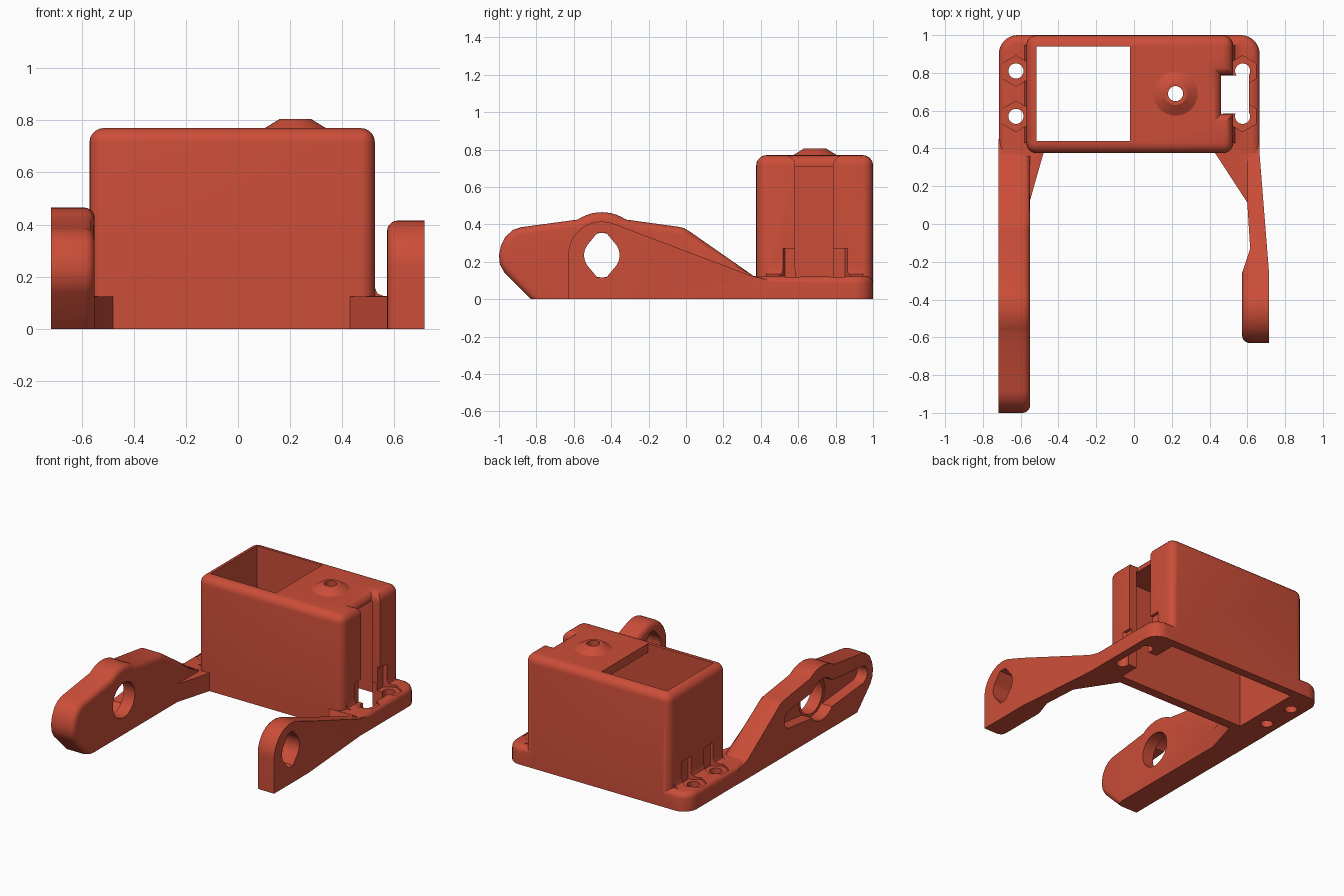
import bpy, bmesh
from math import sin, cos, radians
from mathutils import Vector

if "Cube" in bpy.data.objects:
    bpy.data.objects.remove(bpy.data.objects["Cube"])

red = bpy.data.materials.new("red")
red.diffuse_color = (0.6, 0.075, 0.04, 1)
red.use_nodes = True
red.node_tree.nodes["Principled BSDF"].inputs["Base Color"].default_value = red.diffuse_color


def prism(name, pts, axis, lo, hi):
    """Extrude a closed outline along an axis."""
    place = {'x': lambda u, v, w: (w, u, v), 'y': lambda u, v, w: (u, w, v),
             'z': lambda u, v, w: (u, v, w)}[axis]
    bm = bmesh.new()
    a = [bm.verts.new(place(u, v, lo)) for u, v in pts]
    b = [bm.verts.new(place(u, v, hi)) for u, v in pts]
    bm.faces.new(a)
    bm.faces.new(b[::-1])
    n = len(pts)
    for i in range(n):
        j = (i + 1) % n
        bm.faces.new((a[i], b[i], b[j], a[j]))
    bmesh.ops.recalc_face_normals(bm, faces=bm.faces)
    me = bpy.data.meshes.new(name)
    bm.to_mesh(me)
    bm.free()
    ob = bpy.data.objects.new(name, me)
    bpy.context.collection.objects.link(ob)
    return ob


def arc(cx, cy, r, a0, a1, n=10):
    return [(cx + r * cos(radians(a0 + (a1 - a0) * i / n)),
             cy + r * sin(radians(a0 + (a1 - a0) * i / n))) for i in range(n + 1)]


def ring(cx, cy, r, n=32, start=0):
    return arc(cx, cy, r, start, start + 360, n)[:-1]


def rect(x0, y0, x1, y1):
    return [(x0, y0), (x1, y0), (x1, y1), (x0, y1)]


def round_edges(ob, width, test, seg=5):
    bm = bmesh.new()
    bm.from_mesh(ob.data)
    edges = [e for e in bm.edges if test(e.verts[0].co, e.verts[1].co)]
    bmesh.ops.bevel(bm, geom=edges, offset=width, offset_type='OFFSET', segments=seg,
                    profile=0.5, affect='EDGES', clamp_overlap=False)
    bm.to_mesh(ob.data)
    bm.free()


def combine(ob, other, op):
    m = ob.modifiers.new("bool", 'BOOLEAN')
    m.operation, m.object, m.solver = op, other, 'EXACT'
    bpy.context.view_layer.objects.active = ob
    bpy.ops.object.modifier_apply(modifier=m.name)
    bpy.data.objects.remove(other)


# Housing box with a notch in its right wall
housing = prism("bracket", [(-.57, .375), (.525, .375), (.525, .583), (.462, .583),
                            (.462, .787), (.525, .787), (.525, 1), (-.57, 1)], 'z', 0, .77)


def housing_edge(a, b):
    top = a.z > .7 and b.z > .7
    corner = abs(a.z - b.z) > .5 and (a.y < .4 or a.y > .95)
    return top or corner


round_edges(housing, .055, housing_edge)

# Base flange, rounded at the back
flange = prism("flange", [(-.715, .375), (.665, .375)] + arc(.565, .9, .1, 0, 90)
               + arc(-.615, .9, .1, 90, 180), 'z', 0, .125)
round_edges(flange, .04, lambda a, b: min(a.z, b.z) > .1 and max(a.y, b.y) > .4)

# Small fillet where housing meets flange
skirt = prism("skirt", [(-.605, .1), (-.605, .125), (-.58, .135), (-.569, .16),
                        (.524, .16), (.535, .135), (.56, .125), (.56, .1)], 'y', .43, .945)

# Long left arm
PY, PZ = -.45, .235
left_arm = prism("left_arm", [(-.83, 0), (-.97, .14), (-.995, .185), (-1, .235), (-.99, .285),
                              (-.965, .335), (-.925, .37), (-.88, .385)]
                 + arc(PY, PZ, .23, 124, 56)
                 + [(-.04, .387), (-.01, .38), (.02, .362), (.36, .125), (.45, .1), (.45, 0)],
                 'x', -.717, -.55)
round_edges(left_arm, .04, lambda a, b: min(a.x, b.x) > -.56 and max(a.z, b.z) > .01
            and max(a.y, b.y) < .4)

# Short right arm: side profile crossed with plan profile
right_arm = prism("right_arm", [(-.63, 0)] + arc(PY, PZ, .18, 180, 68, 16)
                  + [(.35, .125), (.45, .1), (.45, 0)], 'x', .4, .8)
plan = prism("plan", [(.572, -.7), (.715, -.7), (.715, -.26), (.664, .38), (.664, .5), (.6, .5),
                      (.6, .11), (.615, -.13), (.572, -.26)], 'z', -.1, .6)
combine(right_arm, plan, 'INTERSECT')
round_edges(right_arm, .04, lambda a, b: max(a.x, b.x) < .574 and max(a.z, b.z) > .01
            and min(a.y, b.y) < -.27)

# Gussets between arms and housing
gusset_l = prism("gusset_l", [(-.6, .12), (-.552, .12), (-.475, .39), (-.6, .4)], 'z', 0, .123)
gusset_r = prism("gusset_r", [(.602, .11), (.61, .4), (.42, .39)], 'z', 0, .123)

# Conical boss on the roof
boss = prism("boss", ring(.22, .69, .125), 'z', .765, .805)
for v in boss.data.vertices:
    if v.co.z > .8:
        v.co.x = .22 + (v.co.x - .22) * .48
        v.co.y = .69 + (v.co.y - .69) * .48

for part in (flange, skirt, left_arm, right_arm, gusset_l, gusset_r, boss):
    combine(housing, part, 'UNION')

# Cavity, top opening, cable slot and roof hole
cuts = [prism("cavity", rect(-.515, .44, .47, .94), 'z', -.1, .71),
        prism("opening", rect(-.515, .44, -.02, .94), 'z', .6, .9),
        prism("slot", rect(.46, .585, .61, .785), 'z', -.1, .9),
        prism("roof_hole", ring(.22, .69, .04), 'z', .6, .9)]

# Screw holes with hexagonal nut pockets
for x in (-.625, .575):
    for y in (.57, .81):
        cuts.append(prism("screw", ring(x, y, .04), 'z', -.1, .2))
        cuts.append(prism("nut", ring(x, y, .081, 6, 30), 'z', .11, .27))

# Pivot holes and the lever recess on the left arm's outer face
eye = arc(PY, PZ, .095, -45, 45) + [(PY + .025, PZ + .118), (PY - .025, PZ + .118)] \
    + arc(PY, PZ, .095, 135, 225) + [(PY - .025, PZ - .118), (PY + .025, PZ - .118)]
lever = arc(-.88, PZ, .06, 100, 260) + [(PY, PZ - .1)] \
    + arc(-.1, PZ, .06, -80, 80) + [(PY, PZ + .1)]
cuts += [prism("eye_right", eye, 'x', .4, .9),
         prism("eye_left", ring(PY, PZ, .119), 'x', -.9, -.5),
         prism("lever", lever, 'x', -.9, -.64),
         prism("hub", ring(PY, PZ, .14), 'x', -.9, -.635)]
for c in cuts:
    combine(housing, c, 'DIFFERENCE')

housing.data.materials.clear()
housing.data.materials.append(red)
bpy.context.view_layer.objects.active = housing
housing.select_set(True)
bpy.ops.object.shade_smooth_by_angle(angle=radians(30))
